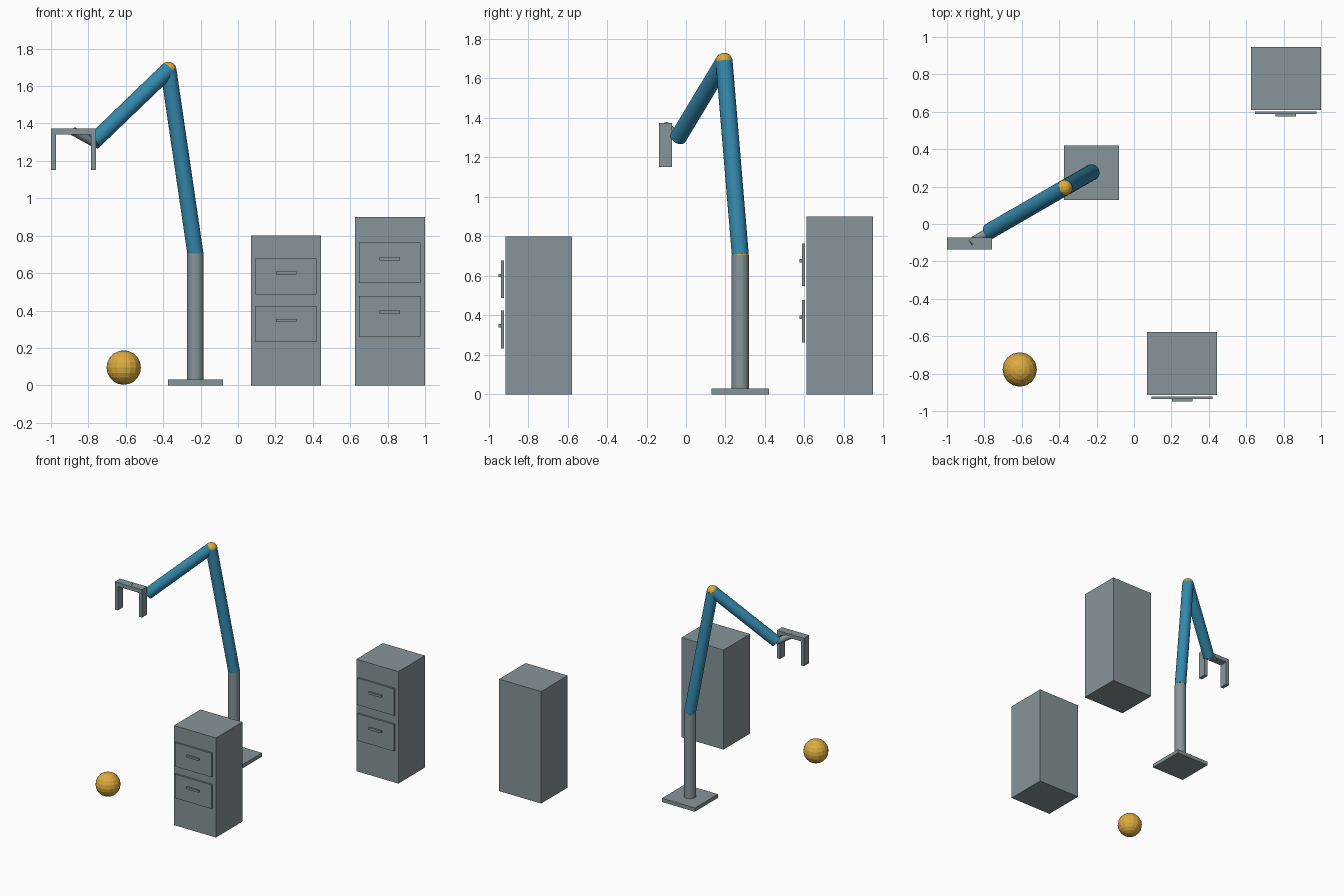
import bpy
import math
from mathutils import Vector

if "Cube" in bpy.data.objects:
    bpy.data.objects.remove(bpy.data.objects["Cube"])


def material(name, rgb):
    m = bpy.data.materials.new(name)
    m.diffuse_color = (*rgb, 1)
    m.use_nodes = True
    m.node_tree.nodes["Principled BSDF"].inputs["Base Color"].default_value = m.diffuse_color
    return m


GREY = material("steel grey", (0.24, 0.30, 0.32))
BLUE = material("arm blue", (0.035, 0.25, 0.42))
GOLD = material("gold", (0.72, 0.41, 0.05))


def finish(name, mat):
    ob = bpy.context.object
    ob.name = name
    ob.data.materials.append(mat)
    return ob


def box(name, x, y, z, mat=GREY):
    """Box from (min, max) ranges on each axis."""
    bpy.ops.mesh.primitive_cube_add(size=1, location=[(a + b) / 2 for a, b in (x, y, z)])
    ob = finish(name, mat)
    size = [b - a for a, b in (x, y, z)]
    for v in ob.data.vertices:
        v.co = Vector(c * s for c, s in zip(v.co, size))


def rod(name, start, end, radius, mat):
    """Cylinder between two points."""
    a, b = Vector(start), Vector(end)
    bpy.ops.mesh.primitive_cylinder_add(vertices=32, radius=radius, depth=(b - a).length,
                                        location=(a + b) / 2)
    ob = finish(name, mat)
    ob.rotation_euler = (b - a).to_track_quat('Z', 'Y').to_euler()
    bpy.ops.object.shade_smooth_by_angle(angle=math.radians(30))


def ball(name, centre, radius):
    bpy.ops.mesh.primitive_uv_sphere_add(segments=16, ring_count=10, radius=radius,
                                         location=centre)
    finish(name, GOLD)


def cabinet(name, cx, front, height):
    """Body with two floating drawer fronts and handles."""
    box(name + "_body", (cx - 0.187, cx + 0.187), (front, front + 0.337), (0, height))
    for level, centre in (("lower", 0.41), ("upper", 0.728)):
        z, half = centre * height, 0.12 * height
        box(f"{name}_{level}_drawer", (cx - 0.164, cx + 0.164),
            (front - 0.022, front - 0.008), (z - half, z + half))
        z, half = (centre + 0.024) * height, 0.01 * height
        box(f"{name}_{level}_handle", (cx - 0.055, cx + 0.055),
            (front - 0.035, front - 0.022), (z - half, z + half))


# Filing cabinets
cabinet("short_cabinet", 0.257, -0.914, 0.80)
cabinet("tall_cabinet", 0.812, 0.61, 0.90)

# Arm
shoulder = (-0.228, 0.275, 0.705)
elbow = (-0.372, 0.193, 1.687)
wrist = (-0.775, -0.04, 1.30)
grip = (-0.88, -0.104, 1.358)
box("base_plate", (-0.374, -0.081), (0.129, 0.421), (0, 0.03))
rod("post", (-0.228, 0.275, 0.02), shoulder, 0.044, GREY)
ball("shoulder_joint", shoulder, 0.043)
rod("upper_arm", shoulder, elbow, 0.043, BLUE)
ball("elbow_joint", elbow, 0.043)
rod("forearm", elbow, wrist, 0.043, BLUE)
rod("wrist_link", wrist, grip, 0.023, GREY)

# Gripper
depth = (-0.137, -0.071)
box("gripper_bar", (-1.0, -0.758), depth, (1.342, 1.373))
box("left_finger", (-1.0, -0.972), depth, (1.15, 1.342))
box("right_finger", (-0.786, -0.758), depth, (1.15, 1.342))

# Ball on the floor
ball("floor_ball", (-0.611, -0.778, 0.095), 0.092)
